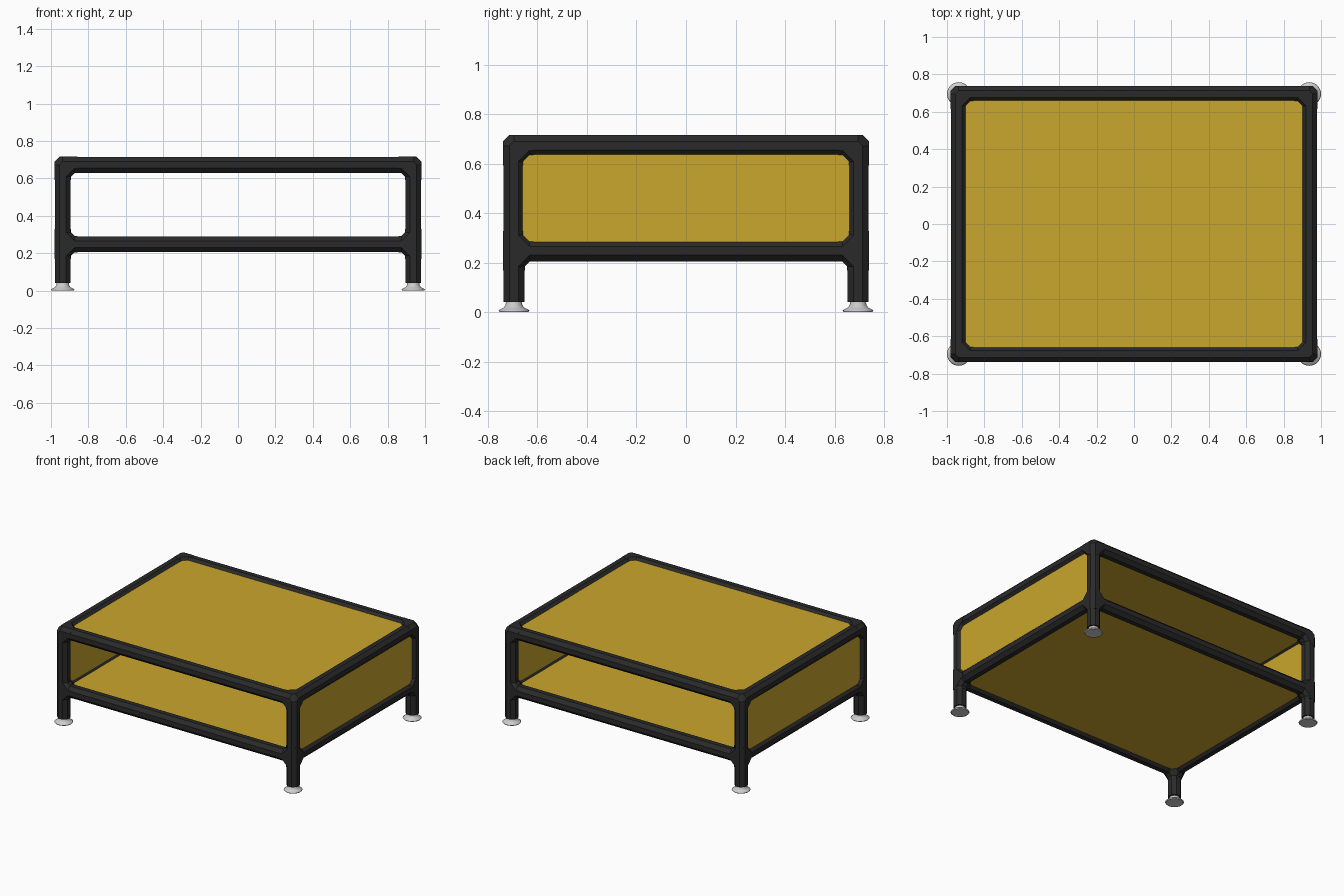
import bpy
import bmesh
import math
from mathutils import Vector

cube = bpy.data.objects.get("Cube")
if cube:
    bpy.data.objects.remove(cube, do_unlink=True)

CX, CY = 0.937, 0.695            # leg centre lines
Z_LOW, Z_TOP = 0.248, 0.672      # rail centre lines
R_TUBE, R_JOINT = 0.0425, 0.0437  # half widths across flats
ARM = 0.08                       # reach of a joint arm
GUSSET = 0.063                   # size of the inner corner fillet
PANEL = 0.05                     # panel thickness


def material(name, color, rough):
    mat = bpy.data.materials.new(name)
    mat.use_nodes = True
    mat.diffuse_color = (*color, 1)
    bsdf = mat.node_tree.nodes["Principled BSDF"]
    bsdf.inputs["Base Color"].default_value = (*color, 1)
    bsdf.inputs["Roughness"].default_value = rough
    return mat


BLACK = material("black plastic", (0.022, 0.023, 0.022), 0.6)
YELLOW = material("yellow panel", (0.59, 0.385, 0.026), 0.6)
GREY = material("light grey foot", (0.6, 0.6, 0.6), 0.4)


def finish(bm, name, mat):
    bmesh.ops.recalc_face_normals(bm, faces=bm.faces)
    mesh = bpy.data.meshes.new(name)
    bm.to_mesh(mesh)
    bm.free()
    mesh.materials.append(mat)
    obj = bpy.data.objects.new(name, mesh)
    bpy.context.collection.objects.link(obj)
    return obj


def ring(center, axis, r):
    """Octagon across the given axis, flat sides facing the other two axes."""
    u = Vector((axis.y, axis.z, axis.x))
    v = axis.cross(u)
    big = r / math.cos(math.pi / 8)
    angles = [math.pi / 8 + k * math.pi / 4 for k in range(8)]
    return [center + big * (math.cos(a) * u + math.sin(a) * v) for a in angles]


def add_hull(bm, points):
    """Add the convex hull of the points as its own closed shell."""
    part = bmesh.new()
    for p in points:
        part.verts.new(p)
    bmesh.ops.convex_hull(part, input=part.verts)
    loose = [v for v in part.verts if not v.link_faces]
    bmesh.ops.delete(part, geom=loose, context="VERTS")
    bmesh.ops.dissolve_limit(part, angle_limit=0.01, verts=part.verts, edges=part.edges)
    temp = bpy.data.meshes.new("temp")
    part.to_mesh(temp)
    part.free()
    bm.from_mesh(temp)
    bpy.data.meshes.remove(temp)


def tube(name, start, end):
    start, end = Vector(start), Vector(end)
    axis = (end - start).normalized()
    bm = bmesh.new()
    add_hull(bm, ring(start, axis, R_TUBE) + ring(end, axis, R_TUBE))
    return finish(bm, name, BLACK)


def joint(name, center, arms):
    """Corner connector: chamfered core, one arm per direction, small gussets."""
    c = Vector(center)
    arms = [Vector(a) for a in arms]
    bm = bmesh.new()
    core = [p for a in arms for p in ring(c, a, R_JOINT)]
    add_hull(bm, core)
    for i, a in enumerate(arms):
        add_hull(bm, ring(c, a, R_JOINT) + ring(c + a * ARM, a, R_JOINT))
        for b in arms[i + 1:]:
            if abs(a.dot(b)) < 0.5:
                pts = ring(c, a, R_JOINT) + ring(c, b, R_JOINT)
                pts += ring(c + a * GUSSET, a, R_JOINT) + ring(c + b * GUSSET, b, R_JOINT)
                add_hull(bm, pts)
    return finish(bm, name, BLACK)


def panel(name, center, size):
    bm = bmesh.new()
    bmesh.ops.create_cube(bm, size=1)
    bmesh.ops.scale(bm, vec=size, verts=bm.verts)
    bmesh.ops.translate(bm, vec=center, verts=bm.verts)
    return finish(bm, name, YELLOW)


def foot(name, x, y):
    """Flared round foot turned from a profile."""
    profile = [(0, 0), (0.058, 0), (0.063, 0.006), (0.056, 0.011),
               (0.042, 0.018), (0.034, 0.028), (0.032, 0.045), (0, 0.045)]
    bm = bmesh.new()
    verts = [bm.verts.new((r, 0, z)) for r, z in profile]
    edges = [bm.edges.new(pair) for pair in zip(verts, verts[1:])]
    bmesh.ops.spin(bm, geom=verts + edges, cent=(0, 0, 0), axis=(0, 0, 1),
                   angle=math.tau, steps=32)
    bmesh.ops.remove_doubles(bm, verts=bm.verts, dist=0.0001)
    bmesh.ops.translate(bm, vec=(x, y, 0), verts=bm.verts)
    obj = finish(bm, name, GREY)
    for poly in obj.data.polygons:
        poly.use_smooth = abs(poly.normal.z) < 0.99
    return obj


# Legs, corner joints and feet
for sx, side in ((1, "left"), (-1, "right")):
    for sy, end in ((-1, "front"), (1, "back")):
        x, y = sx * CX, sy * CY
        tag = f"{end}_{side}"
        inward = [(-sx, 0, 0), (0, -sy, 0)]
        tube(f"leg_{tag}", (x, y, 0.04), (x, y, Z_TOP))
        joint(f"upper_joint_{tag}", (x, y, Z_TOP), inward + [(0, 0, -1)])
        joint(f"lower_joint_{tag}", (x, y, Z_LOW), inward + [(0, 0, -1), (0, 0, 1)])
        foot(f"foot_{tag}", x, y)

# Rails and horizontal panels
for z, level, surface in ((Z_LOW, "lower", "shelf"), (Z_TOP, "upper", "table_top")):
    for s, end, side in ((-1, "front", "right"), (1, "back", "left")):
        tube(f"{level}_rail_{end}", (-CX, s * CY, z), (CX, s * CY, z))
        tube(f"{level}_rail_{side}", (s * CX, -CY, z), (s * CX, CY, z))
    panel(surface, (0, 0, z), (2 * CX, 2 * CY, PANEL))

# Side panels
for s, side in ((1, "left"), (-1, "right")):
    panel(f"side_panel_{side}", (s * CX, 0, (Z_LOW + Z_TOP) / 2),
          (PANEL, 2 * CY, Z_TOP - Z_LOW))
